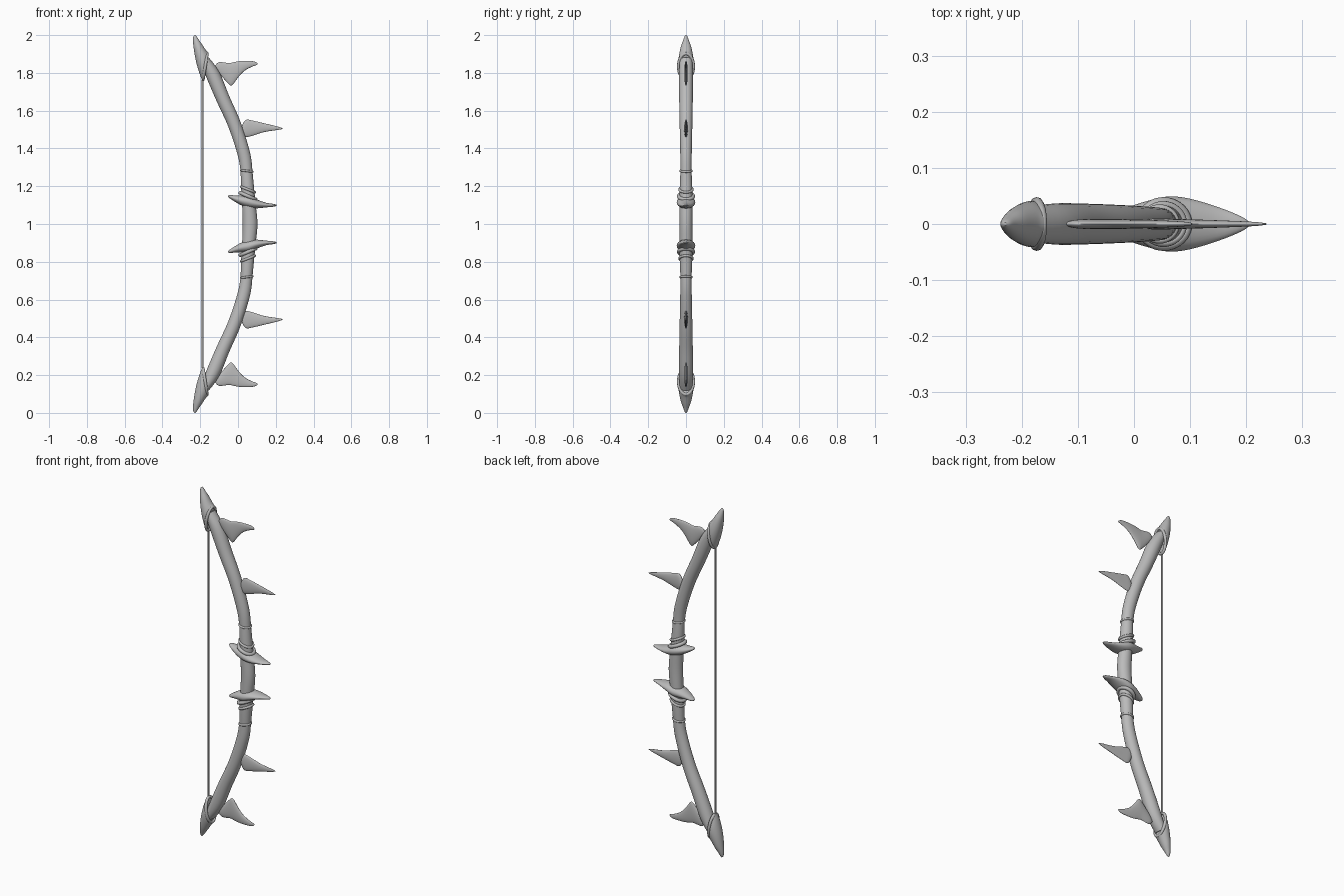
import bpy, bmesh, math
from mathutils import Vector

if "Cube" in bpy.data.objects:
    bpy.data.objects.remove(bpy.data.objects["Cube"])

grey = bpy.data.materials.new("plain grey")
grey.diffuse_color = (0.5, 0.5, 0.5, 1)
grey.use_nodes = True
grey.node_tree.nodes["Principled BSDF"].inputs["Base Color"].default_value = grey.diffuse_color


def finish(name, bm):
    bmesh.ops.recalc_face_normals(bm, faces=bm.faces)
    me = bpy.data.meshes.new(name)
    bm.to_mesh(me)
    bm.free()
    me.materials.append(grey)
    ob = bpy.data.objects.new(name, me)
    bpy.context.collection.objects.link(ob)
    bpy.ops.object.select_all(action='DESELECT')
    bpy.context.view_layer.objects.active = ob
    ob.select_set(True)
    bpy.ops.object.shade_smooth_by_angle(angle=math.radians(50))


def smooth_rows(rows, steps):
    """Catmull-Rom interpolation of tuples."""
    out = []
    for i in range(len(rows) - 1):
        p0, p1, p2 = rows[max(i - 1, 0)], rows[i], rows[i + 1]
        p3 = rows[min(i + 2, len(rows) - 1)]
        for s in range(steps):
            t = s / steps
            out.append(tuple(0.5 * (2 * b + (c - a) * t + (2 * a - 5 * b + 4 * c - d) * t * t
                                    + (3 * b - a - 3 * c + d) * t ** 3)
                             for a, b, c, d in zip(p0, p1, p2, p3)))
    out.append(rows[-1])
    return out


def loft(name, rows, flip=False, steps=4, n=24):
    """Rows (xa, za, xb, zb, ry): ellipses spanning A to B in the xz plane."""
    bm = bmesh.new()
    loops = []
    for xa, za, xb, zb, ry in smooth_rows(rows, steps):
        loop = []
        for k in range(n):
            a = 2 * math.pi * k / n
            u = 0.5 + 0.5 * math.cos(a)
            z = za + (zb - za) * u
            loop.append(bm.verts.new((xa + (xb - xa) * u, ry * math.sin(a), 2 - z if flip else z)))
        loops.append(loop)
    for p, q in zip(loops, loops[1:]):
        for k in range(n):
            bm.faces.new((p[k], p[(k + 1) % n], q[(k + 1) % n], q[k]))
    bm.faces.new(loops[0])
    bm.faces.new(loops[-1])
    finish(name, bm)


def tube(name, pts, flip=False):
    """Points (x, z, in-plane radius, y radius) along a centre line."""
    rows = []
    pts = smooth_rows(pts, 4)
    for i, (x, z, r, ry) in enumerate(pts):
        a, b = pts[max(i - 1, 0)], pts[min(i + 1, len(pts) - 1)]
        t = Vector((b[0] - a[0], b[1] - a[1])).normalized()
        rows.append((x - t.y * r, z + t.x * r, x + t.y * r, z - t.x * r, ry))
    loft(name, rows, flip, 1)


def ring(name, xa, za, xb, zb, ry, r, flip=False, n=40, m=10):
    """Tilted elliptical ring whose ends in the xz plane are A and B."""
    bm = bmesh.new()
    c = Vector(((xa + xb) / 2, 0, (za + zb) / 2))
    u = Vector((xb, 0, zb)) - c
    w = Vector((-u.z, 0, u.x)).normalized()
    grid = []
    for i in range(n):
        a = 2 * math.pi * i / n
        p = c + u * math.cos(a) + Vector((0, ry * math.sin(a), 0))
        out = (u.normalized() * math.cos(a) + Vector((0, math.sin(a), 0)))
        loop = []
        for j in range(m):
            b = 2 * math.pi * j / m
            v = p + out * r * math.cos(b) + w * r * math.sin(b)
            if flip:
                v.z = 2 - v.z
            loop.append(bm.verts.new(v))
        grid.append(loop)
    for i in range(n):
        p, q = grid[i], grid[(i + 1) % n]
        for j in range(m):
            bm.faces.new((p[j], p[(j + 1) % m], q[(j + 1) % m], q[j]))
    finish(name, bm)


def upright(rows):
    """Rows (x, top, bottom, ry) to vertical loft sections."""
    return [(x, t, x, b, ry) for x, t, b, ry in rows]


# grip
half = [(.064, 1.0, .039, .034), (.058, 1.1, .036, .034), (.050, 1.2, .034, .033), (.045, 1.285, .031, .029)]
tube("grip", [(x, 2 - z, r, ry) for x, z, r, ry in half[:0:-1]] + half)

limb = [(.046, 1.27, .031, .029), (.036, 1.35, .033, .030), (.008, 1.45, .034, .032),
        (-.028, 1.55, .035, .034), (-.078, 1.66, .036, .036), (-.133, 1.79, .037, .037), (-.176, 1.87, .024, .033)]
tip = [(-.188, 1.757, -.160, 1.910, .040), (-.205, 1.80, -.168, 1.918, .041), (-.222, 1.86, -.178, 1.932, .036),
       (-.233, 1.92, -.193, 1.955, .027), (-.238, 1.965, -.207, 1.975, .016), (-.237, 1.99, -.219, 1.993, .008),
       (-.232, 1.999, -.227, 2.0, .003)]
guard = upright([(-.052, 1.15, 1.143, .005), (-.042, 1.154, 1.135, .016), (-.015, 1.151, 1.117, .028),
                 (.02, 1.150, 1.098, .040), (.06, 1.148, 1.085, .049), (.10, 1.130, 1.083, .045),
                 (.15, 1.112, 1.088, .030), (.19, 1.106, 1.092, .014), (.205, 1.101, 1.097, .004)])
outer_blade = upright([(-.121, 1.837, 1.826, .003), (-.10, 1.857, 1.798, .008), (-.05, 1.852, 1.742, .009),
                       (-.03, 1.855, 1.736, .009), (0, 1.861, 1.775, .008), (.034, 1.863, 1.811, .007),
                       (.077, 1.862, 1.834, .005), (.098, 1.855, 1.841, .003), (.104, 1.849, 1.845, .001)])
inner_blade = upright([(.010, 1.490, 1.472, .004), (.028, 1.535, 1.463, .009), (.045, 1.552, 1.460, .010),
                       (.075, 1.548, 1.467, .009), (.14, 1.533, 1.487, .007), (.21, 1.516, 1.498, .004),
                       (.231, 1.509, 1.502, .002), (.236, 1.506, 1.504, .001)])

# upper and lower halves
for side, flip in (("upper", False), ("lower", True)):
    tube(side + "_limb", limb, flip)
    loft(side + "_tip", tip, flip)
    ring(side + "_tip_collar", -.184, 1.765, -.163, 1.902, .040, .008, flip)
    loft(side + "_guard", guard, flip)
    ring(side + "_guard_collar", .012, 1.165, .094, 1.130, .038, .010, flip)
    ring(side + "_grip_band", .017, 1.197, .088, 1.168, .034, .007, flip)
    ring(side + "_limb_band", .015, 1.285, .076, 1.277, .029, .006, flip)
    loft(side + "_outer_blade", outer_blade, flip)
    loft(side + "_inner_blade", inner_blade, flip)

# bowstring
tube("bowstring", [(-.187, .235, .005, .005), (-.187, 1.765, .005, .005)])
